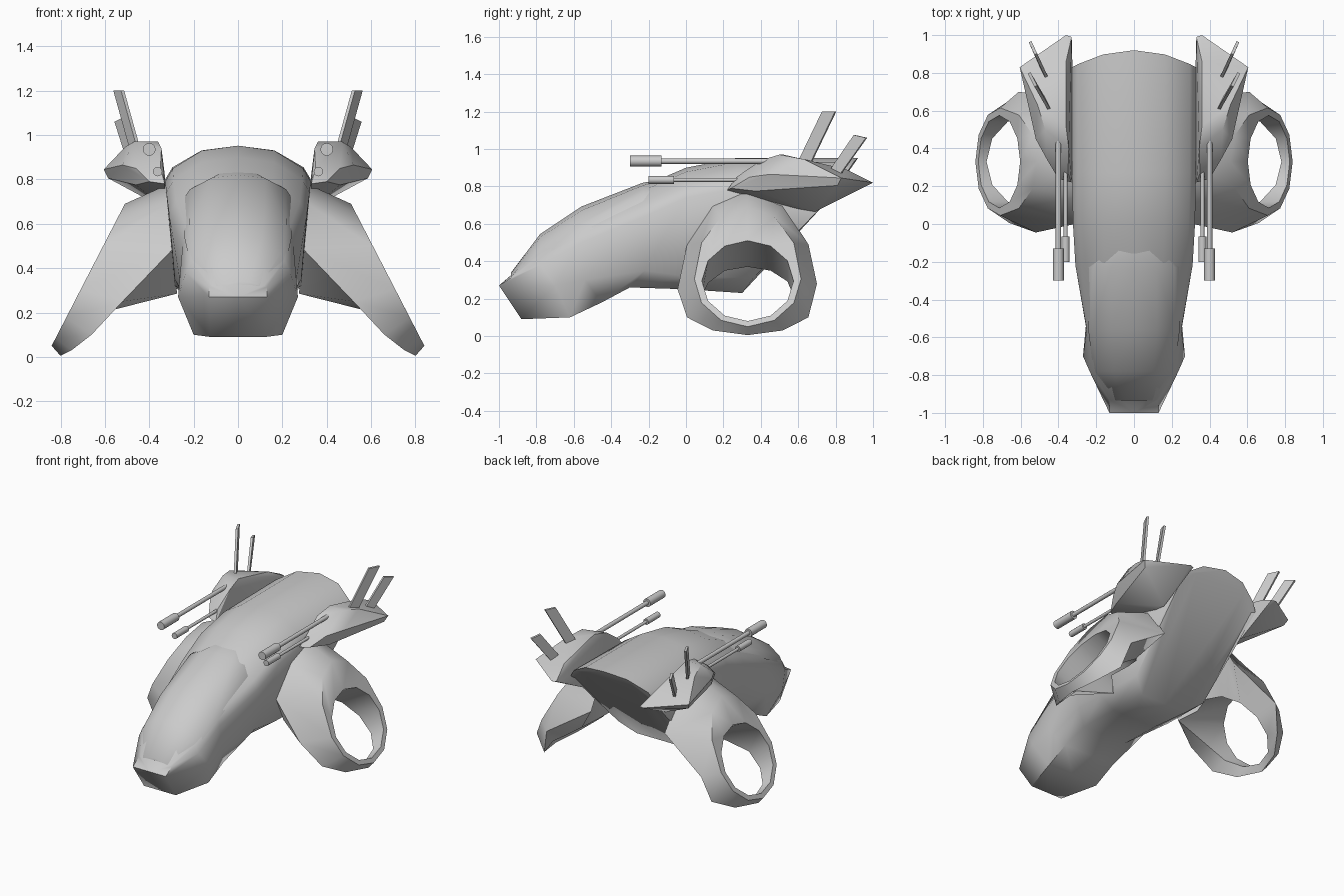
import bpy, bmesh
from math import sin, cos, pi, radians
from mathutils import Vector, Matrix

if "Cube" in bpy.data.objects:
    bpy.data.objects.remove(bpy.data.objects["Cube"])


def finish(bm, name, angle=35):
    """Mirror the half mesh over x = 0, weld the seam and make an object."""
    bmesh.ops.mirror(bm, geom=bm.verts[:] + bm.edges[:] + bm.faces[:],
                     matrix=Matrix.Identity(4), merge_dist=0.0005, axis='X')
    bmesh.ops.remove_doubles(bm, verts=bm.verts[:], dist=0.0005)
    bmesh.ops.recalc_face_normals(bm, faces=bm.faces[:])
    mesh = bpy.data.meshes.new(name)
    bm.to_mesh(mesh)
    bm.free()
    ob = bpy.data.objects.new(name, mesh)
    bpy.context.collection.objects.link(ob)
    bpy.ops.object.select_all(action='DESELECT')
    ob.select_set(True)
    bpy.context.view_layer.objects.active = ob
    bpy.ops.object.shade_smooth_by_angle(angle=radians(angle))
    return ob


def loft(bm, sections, closed=False):
    """Bridge neighbouring sections with quads, return the vertex rows."""
    rows = [[bm.verts.new(p) for p in s] for s in sections]
    for a, b in zip(rows, rows[1:]):
        n = len(a)
        for i in range(n if closed else n - 1):
            j = (i + 1) % n
            bm.faces.new((a[i], a[j], b[j], b[i]))
    return rows


def roof(y, zs, zt, w, bow=0):
    """Half of an arched roof from the shoulder to the centre line."""
    return [(w * u, y - bow * u * u, zs + (zt - zs) * v)
            for u, v in ((1, 0), (0.9, 0.36), (0.5, 0.86), (0, 1))]


# Hull: keel (x, y, z), chine (x, y, z), roof (y, shoulder z, top z, half width)
stations = [
    ((.125, -.88, .09), (.13, -1.0, .27), (-.93, .315, .33, .13)),
    ((.20, -.62, .10), (.27, -.70, .27), (-.78, .38, .53, .235)),
    ((.20, -.45, .18), (.255, -.54, .30), (-.56, .50, .675, .25)),
    ((.17, -.30, .26), (.285, -.22, .35), (-.22, .64, .805, .31)),
    ((.17, .00, .25), (.285, .00, .32), (.00, .74, .90, .323)),
    ((.18, .30, .23), (.28, .36, .31), (.27, .79, .952, .328)),
    ((.20, .87, .88), (.30, .82, .79), (.92, .80, .952, .328, .09)),
]
bm = bmesh.new()
rows = loft(bm, [[(0, k[1], k[2]), k, c] + roof(*r) for k, c, r in stations])
tip = bm.verts.new((0, -1, .27))
for a, b in zip(rows[0], rows[0][1:]):
    bm.faces.new((tip, a, b))
bm.faces.new(rows[-1])
finish(bm, "hull", 65)

# Canopy: slightly raised shell over the front of the hull
bm = bmesh.new()
panes = [(-.935, .315, .34, .10), (-.78, .42, .545, .215), (-.56, .54, .692, .242),
         (-.23, .72, .82, .24), (-.14, .78, .835, .16)]
rows = loft(bm, [[(0, p[0], p[1])] + roof(*p) for p in panes])
bm.faces.new(rows[0])
bm.faces.new(rows[-1])
finish(bm, "canopy", 50)

# Ring wings: a four-cornered section swept round a tilted hole
root_x = [.80, .75, .66, .52, .29, .30, .31]
root_z = [.005, .03, .10, .25, .49, .70, .78]


def plate_x(z):
    return 0.84 - (z - 0.05) * 0.516


bm = bmesh.new()
sections = []
for i in range(12):
    a = i * pi / 6
    s, c = sin(a), cos(a)
    level = (i if i <= 3 else 6 - i if i <= 9 else i - 12) + 3
    zo = .305 + s * (.385 if s > 0 else .255)
    zh = .295 + .215 * s
    depth = .05 + .13 * (1 + s)
    hole = Vector((plate_x(zh), .33 + .245 * c, zh))
    inner = hole + Vector((-.88, 0, -.45)) * depth
    root = Vector((root_x[level], .33 + .375 * c, root_z[level]))
    if i == 5:      # front leg: underside reaches the hull
        inner = Vector((.275, .12, .285))
    if i == 0:      # rear leg: pulled outwards
        root = Vector((.61, .70, .28))
    sections.append([(plate_x(zo), .33 + .285 * c, zo), hole, inner, root])
sections.append(sections[0])
loft(bm, sections, closed=True)
finish(bm, "ring_wings", 50)

# Weapon pods: faceted hulls beside the roof
bm = bmesh.new()
for p in [(.33, .22, .78), (.40, .24, .79), (.35, .27, .85), (.345, .40, .94),
          (.36, .52, .97), (.47, .50, .97), (.51, .63, .945), (.36, .86, .89),
          (.33, .99, .82), (.36, 1.0, .82), (.605, .83, .845), (.585, .81, .805),
          (.52, .45, .865), (.46, .34, .85), (.46, .37, .775),
          (.325, .69, .665), (.32, .60, .68)]:
    bm.verts.new(p)
bmesh.ops.convex_hull(bm, input=bm.verts[:])
loose = [v for v in bm.verts if not v.link_faces]
bmesh.ops.delete(bm, geom=loose, context='VERTS')
finish(bm, "weapon_pods", 32)


# Guns: thin barrel with a thicker muzzle
def rod(bm, x, z, y0, y1, r):
    m = Matrix.Translation((x, (y0 + y1) / 2, z)) @ Matrix.Rotation(pi / 2, 4, 'X')
    bmesh.ops.create_cone(bm, cap_ends=True, segments=12, radius1=r, radius2=r,
                          depth=y1 - y0, matrix=m)


for name, x, z, front, step, back, r in (
        ("upper_guns", .40, .935, -.30, -.13, .46, .029),
        ("lower_guns", .362, .835, -.20, -.065, .30, .021)):
    bm = bmesh.new()
    rod(bm, x, z, front, step, r)
    rod(bm, x, z, step, back, r * .5)
    finish(bm, name)

# Fins: thin swept blades on top of the pods
blades = {
    "front_fins": [(.445, .60, .93), (.48, .67, .93), (.555, .80, 1.2), (.52, .73, 1.2)],
    "rear_fins": [(.455, .76, .87), (.49, .83, .87), (.55, .965, 1.06), (.52, .90, 1.075)],
}
for name, corners in blades.items():
    bm = bmesh.new()
    side = Vector((.007, -.0035, 0))
    rows = loft(bm, [[Vector(p) + side * k for p in corners] for k in (-1, 1)], closed=True)
    for row in rows:
        bm.faces.new(row)
    finish(bm, name)
